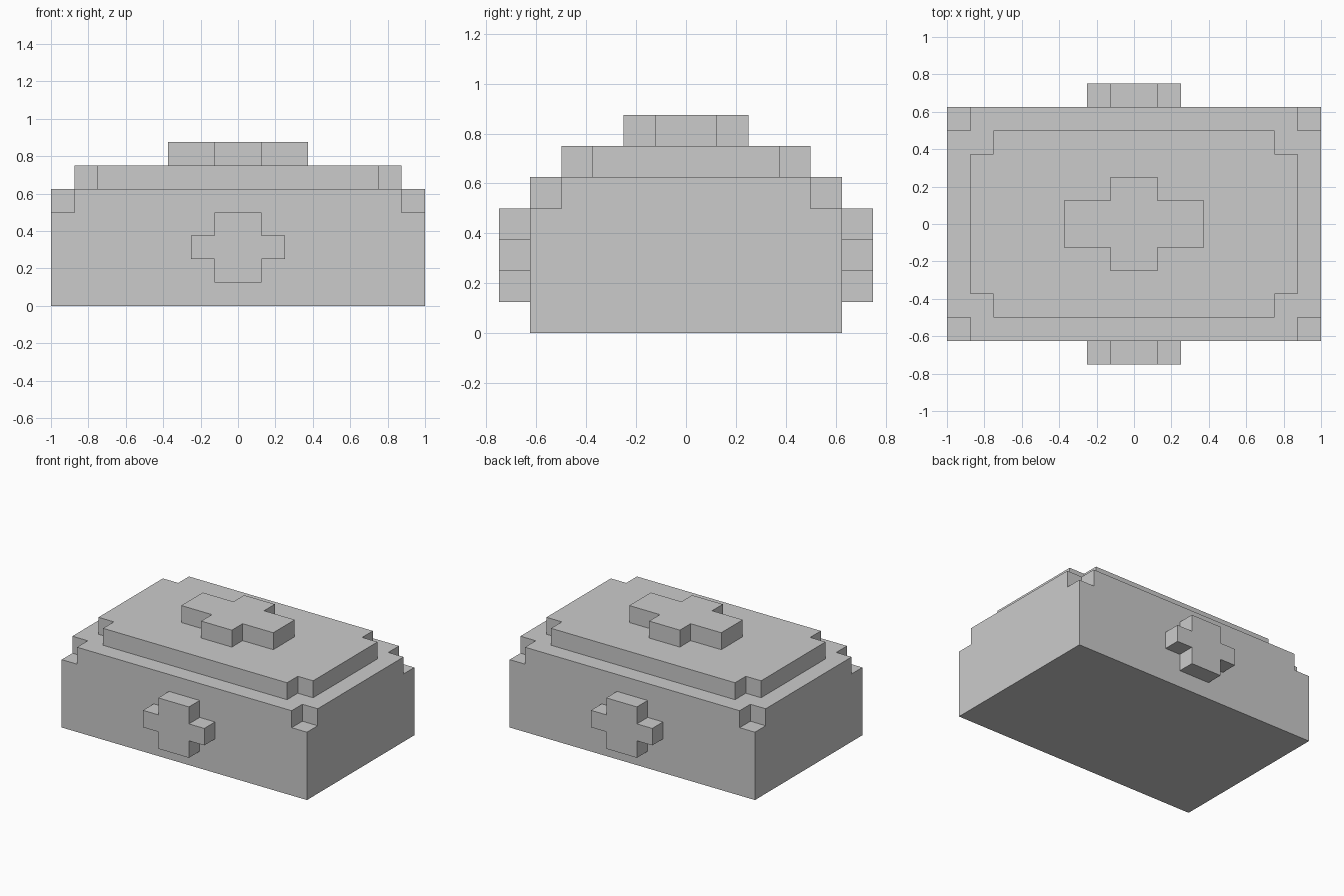
import bpy, bmesh
from mathutils import Matrix, Vector

if "Cube" in bpy.data.objects:
    bpy.data.objects.remove(bpy.data.objects["Cube"])

U = 0.125  # one block of the stepped design


def finish(name, bm):
    bmesh.ops.recalc_face_normals(bm, faces=bm.faces)
    mesh = bpy.data.meshes.new(name)
    bm.to_mesh(mesh)
    bm.free()
    ob = bpy.data.objects.new(name, mesh)
    bpy.context.collection.objects.link(ob)
    return ob


def add_box(bm, lo, hi):
    lo, hi = Vector(lo), Vector(hi)
    bmesh.ops.create_cube(bm, size=1, matrix=Matrix.Translation((lo + hi) / 2)
                          @ Matrix.Diagonal((*(hi - lo), 1)))


def stepped_prism(name, wide, deep, notch_x, notch_y, place):
    """Rectangle with its four corners notched out, extruded one block along local z."""
    a, b, c, d = wide, deep, wide - notch_x, deep - notch_y
    quarter = [(a, d), (c, d), (c, b)]
    outline = (quarter + [(-x, y) for x, y in reversed(quarter)]
               + [(-x, -y) for x, y in quarter]
               + [(x, -y) for x, y in reversed(quarter)])
    bm = bmesh.new()
    face = bm.faces.new([bm.verts.new((x, y, 0)) for x, y in outline])
    ext = bmesh.ops.extrude_face_region(bm, geom=[face])
    bmesh.ops.translate(bm, vec=(0, 0, U),
                        verts=[v for v in ext["geom"] if isinstance(v, bmesh.types.BMVert)])
    bmesh.ops.transform(bm, matrix=place, verts=bm.verts)
    return finish(name, bm)


# Case body
bm = bmesh.new()
add_box(bm, (-1, -5 * U, 0), (1, 5 * U, 5 * U))
body = finish("case_body", bm)

# Cube notches at the four top corners of the body
bm = bmesh.new()
for sx in (-1, 1):
    for sy in (-1, 1):
        x0, x1 = sorted((sx * 7 * U, sx * 10 * U))
        y0, y1 = sorted((sy * 4 * U, sy * 7 * U))
        add_box(bm, (x0, y0, 4 * U), (x1, y1, 7 * U))
cutter = finish("corner_cutter", bm)
mod = body.modifiers.new("corner_notches", "BOOLEAN")
mod.operation, mod.solver, mod.object = "DIFFERENCE", "EXACT", cutter
bpy.context.view_layer.objects.active = body
bpy.ops.object.modifier_apply(modifier=mod.name)
bpy.data.objects.remove(cutter)

# Raised lid and the cross on top of it
stepped_prism("lid", 7 * U, 4 * U, U, U, Matrix.Translation((0, 0, 5 * U)))
stepped_prism("top_cross", 3 * U, 2 * U, 2 * U, U, Matrix.Translation((0, 0, 6 * U)))

# Upright crosses on the front and back
for name, y in (("front_cross", -5 * U), ("back_cross", 6 * U)):
    place = Matrix.Translation((0, y, 2.5 * U)) @ Matrix.Rotation(1.5707963268, 4, "X")
    stepped_prism(name, 2 * U, 1.5 * U, U, U, place)
